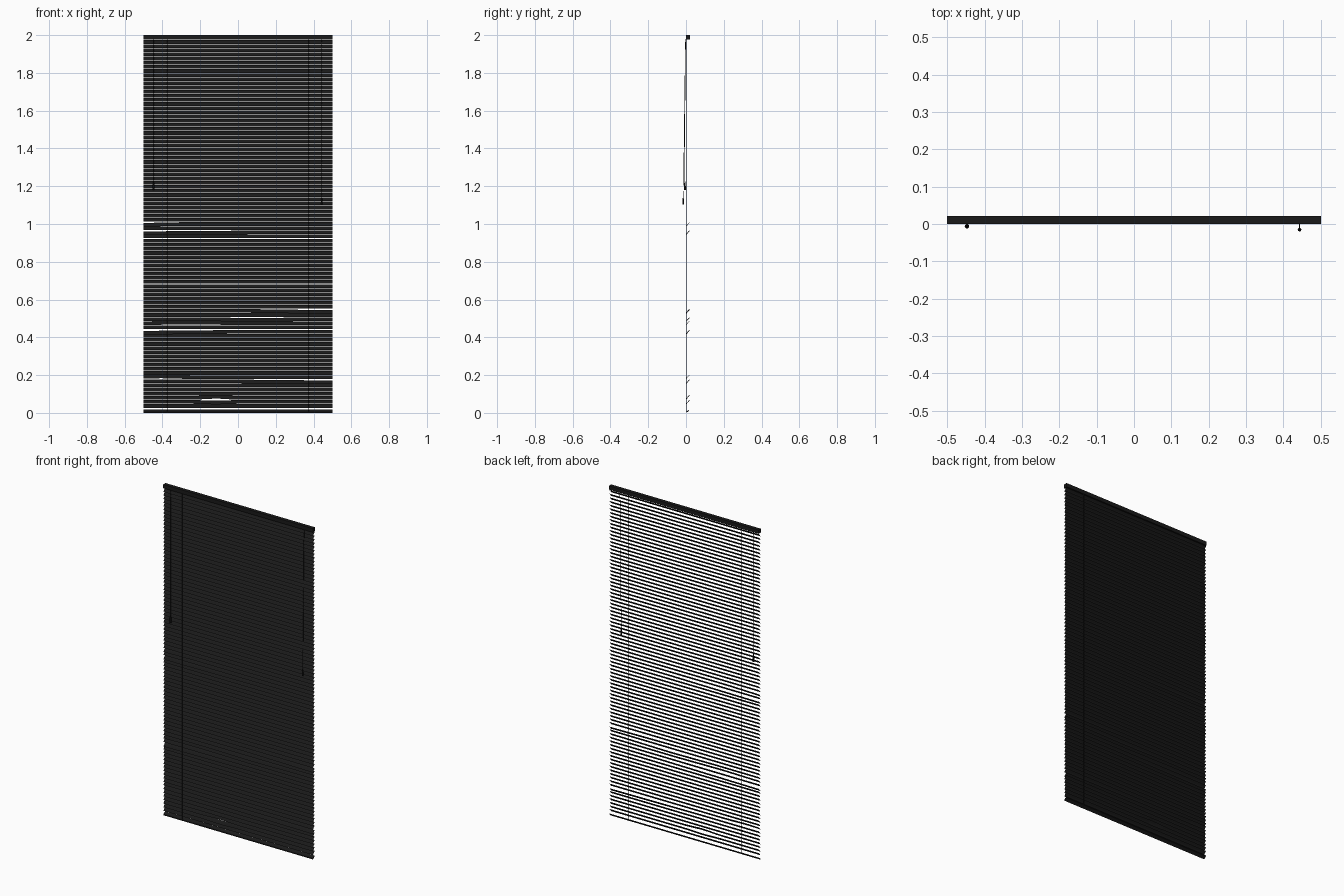
import bpy, bmesh, math
from mathutils import Vector

if "Cube" in bpy.data.objects:
    bpy.data.objects.remove(bpy.data.objects["Cube"])

black = bpy.data.materials.new("black")
black.diffuse_color = (0.01, 0.01, 0.01, 1)
black.use_nodes = True
black.node_tree.nodes["Principled BSDF"].inputs["Base Color"].default_value = black.diffuse_color

PITCH = 0.0219      # slat spacing
RISE = 0.0192       # slat height, front edge low and back edge high
Y0, Y1 = 0.002, 0.018


def make(name, bm):
    me = bpy.data.meshes.new(name)
    bm.to_mesh(me)
    bm.free()
    ob = bpy.data.objects.new(name, me)
    bpy.context.collection.objects.link(ob)
    me.materials.append(black)
    return ob


def box(name, lo, hi, slant=0.0):
    bm = bmesh.new()
    bmesh.ops.create_cube(bm, size=1)
    for v in bm.verts:
        v.co = Vector([(a + b) / 2 + c * (b - a) for a, b, c in zip(lo, hi, v.co)])
        v.co.z += slant * (v.co.y - lo[1]) / (hi[1] - lo[1])
    return make(name, bm)


def rod(name, points, sides=8):
    # swept round part: points are (x, y, z, radius)
    bm = bmesh.new()
    rings = []
    for x, y, z, r in points:
        rings.append([bm.verts.new((x + r * math.cos(2 * math.pi * k / sides),
                                    y + r * math.sin(2 * math.pi * k / sides), z))
                      for k in range(sides)])
    for a, b in zip(rings, rings[1:]):
        for k in range(sides):
            bm.faces.new((a[k], a[k - 1], b[k - 1], b[k]))
    bm.faces.new(rings[0])
    bm.faces.new(rings[-1][::-1])
    bmesh.ops.recalc_face_normals(bm, faces=bm.faces)
    return make(name, bm)


# Kinked slats: height, x of greatest sag, half width of sag, drop
bends = [(0.955, -0.5, 0.65, -0.005), (1.01, -0.5, 0.2, -0.004),
         (0.54, 0.5, 0.45, -0.006), (0.50, 0.1, 0.3, -0.004),
         (0.475, -0.25, 0.3, 0.004), (0.44, -0.5, 0.65, -0.006),
         (0.185, -0.42, 0.15, 0.004), (0.16, 0.5, 0.6, -0.006),
         (0.08, -0.12, 0.1, 0.006), (0.055, -0.12, 0.1, -0.004)]


def sag(z, x):
    d = 0.0
    for bz, bx, w, amt in bends:
        if abs(z - bz) <= PITCH / 2:
            d += amt * max(0, 1 - abs(x - bx) / w)
    return d


# Slats: single thin sheets with a slight crown
bm = bmesh.new()
for i in range(89):
    zc = 1.9635 - i * PITCH
    bent = any(abs(zc - b[0]) <= PITCH / 2 for b in bends)
    n = 20 if bent else 1
    rows = []
    for s in range(n + 1):
        x = -0.5 + s / n
        dz = sag(zc, x)
        rows.append([bm.verts.new((x, Y0 + (Y1 - Y0) * t - 0.0008 * c,
                                   zc + RISE * (t - 0.5) + dz + 0.0007 * c))
                     for t, c in ((0, 0), (0.5, 1), (1, 0))])
    for a, b in zip(rows, rows[1:]):
        for k in range(2):
            bm.faces.new((a[k], b[k], b[k + 1], a[k + 1]))
make("slats", bm)

# Head rail and slanted bottom rail
box("head_rail", (-0.5, 0.0, 1.977), (0.5, 0.022, 2.0))
box("bottom_rail", (-0.5, 0.002, 0.0), (0.5, 0.017, 0.006), slant=0.012)

# Ladder cords in front of and behind the slats
for side, x in (("left", -0.374), ("right", 0.374)):
    for place, y in (("front", 0.001), ("back", 0.0185)):
        rod(f"ladder_cord_{side}_{place}",
            [(x, y, 0.006, 0.0008), (x, y, 1.98, 0.0008)], 5)

# Pull cord with tassel on the left
rod("pull_cord", [(-0.447, -0.002, 1.98, 0.0016), (-0.447, -0.005, 1.9, 0.0016),
                  (-0.447, -0.006, 1.21, 0.0016)], 6)
rod("pull_tassel", [(-0.447, -0.006, 1.225, 0.002), (-0.447, -0.006, 1.215, 0.004),
                    (-0.447, -0.006, 1.185, 0.006), (-0.447, -0.006, 1.18, 0.005)], 10)

# Tilt cord with knob on the right
rod("tilt_cord", [(0.443, 0.001, 1.98, 0.0013), (0.443, -0.004, 1.9, 0.0013),
                  (0.443, -0.014, 1.13, 0.0013)], 6)
rod("tilt_knob", [(0.443, -0.015, 1.14, 0.002), (0.443, -0.015, 1.13, 0.004),
                  (0.443, -0.015, 1.107, 0.005), (0.443, -0.015, 1.102, 0.004)], 10)
